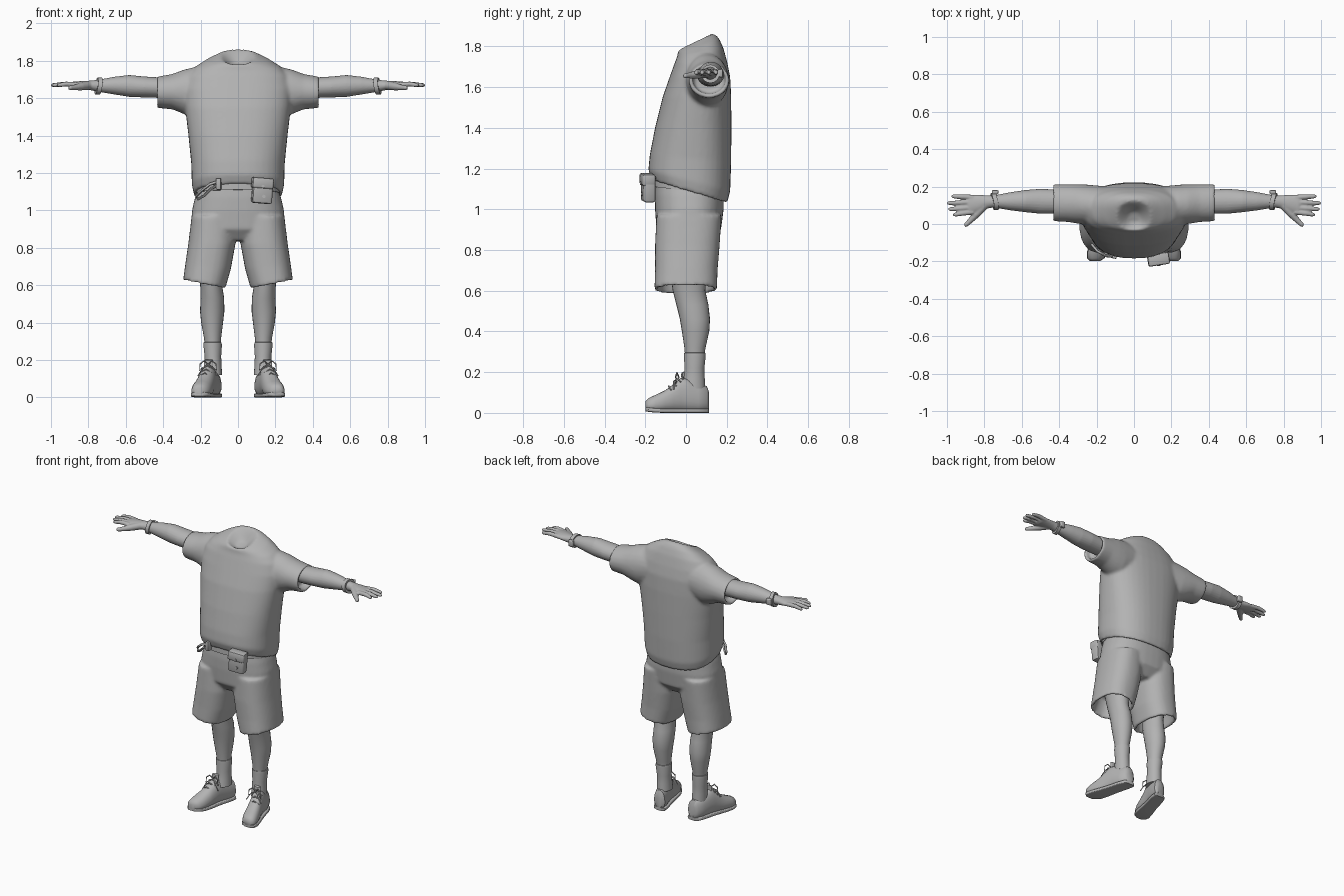
import bpy, bmesh, math
from mathutils import Vector

GREY = bpy.data.materials.new("plain grey")
GREY.diffuse_color = (0.45, 0.45, 0.45, 1)


def ring(c, u, v, p=2.0, n=24):
    """Superellipse loop around c spanned by half-axes u and v."""
    c, u, v = Vector(c), Vector(u), Vector(v)
    out = []
    for i in range(n):
        a = 2 * math.pi * i / n
        ca, sa = math.cos(a), math.sin(a)
        out.append(c + u * math.copysign(abs(ca) ** (2 / p), ca)
                   + v * math.copysign(abs(sa) ** (2 / p), sa))
    return out


def level(z, x0, x1, y0, y1, sx=0, sy=0, p=2.4, n=40):
    """Nearly horizontal loop; sx and sy tilt it."""
    a, b = (x1 - x0) / 2, (y1 - y0) / 2
    return ring(((x0 + x1) / 2, (y0 + y1) / 2, z), (a, 0, a * sx), (0, b, b * sy), p, n)


def upright(x, y0, y1, z0, z1, p=2.0):
    """Loop across an arm that runs along x."""
    return ring((x, (y0 + y1) / 2, (z0 + z1) / 2), (0, (y1 - y0) / 2, 0), (0, 0, (z1 - z0) / 2), p)


def loft(bm, rings):
    vs = [[bm.verts.new(q) for q in r] for r in rings]
    n = len(vs[0])
    for a, b in zip(vs, vs[1:]):
        for i in range(n):
            j = (i + 1) % n
            bm.faces.new((a[i], a[j], b[j], b[i]))
    bm.faces.new(vs[0])
    bm.faces.new(vs[-1])


def tube(bm, pts, radii, n=10):
    pts = [Vector(p) for p in pts]
    rings = []
    for i, p in enumerate(pts):
        d = (pts[min(i + 1, len(pts) - 1)] - pts[max(i - 1, 0)]).normalized()
        u = d.cross(Vector((0, 0, 1)) if abs(d.z) < 0.9 else Vector((0, 1, 0))).normalized()
        r = radii[i] if isinstance(radii, list) else radii
        rings.append(ring(p, u * r, d.cross(u) * r, n=n))
    loft(bm, rings)


def box(bm, c, size, turn=0.0, tilt=0.0, bevel=0.008):
    from mathutils import Matrix
    m = (Matrix.Translation(c) @ Matrix.Rotation(turn, 4, 'Z') @ Matrix.Rotation(tilt, 4, 'Y')
         @ Matrix.Diagonal((*size, 1)))
    vs = bmesh.ops.create_cube(bm, size=1, matrix=m)['verts']
    edges = list({e for v in vs for e in v.link_edges})
    bmesh.ops.bevel(bm, geom=edges, offset=bevel, segments=2, affect='EDGES', profile=0.5)


def finish(bm, name, mirror=False, voxel=0, smooth=0):
    bmesh.ops.recalc_face_normals(bm, faces=bm.faces)
    me = bpy.data.meshes.new(name)
    bm.to_mesh(me)
    bm.free()
    me.materials.append(GREY)
    for f in me.polygons:
        f.use_smooth = True
    me.set_sharp_from_angle(angle=math.radians(45))
    ob = bpy.data.objects.new(name, me)
    bpy.context.collection.objects.link(ob)
    if voxel:
        r = ob.modifiers.new("blend", 'REMESH')
        r.mode, r.voxel_size, r.use_smooth_shade = 'VOXEL', voxel, True
        s = ob.modifiers.new("soften", 'SMOOTH')
        s.factor, s.iterations = 0.5, smooth
    if mirror:
        ob.modifiers.new("both sides", 'MIRROR').use_mirror_merge = False
    return ob


# Shirt: body from hem to sunken neck opening, plus two open sleeves
bm = bmesh.new()
body = [(1.13, .19, -.13, .165, -.3), (1.09, .218, -.15, .185, -.3), (1.085, .235, -.168, .202, -.3),
        (1.14, .247, -.185, .217, -.26), (1.25, .25, -.178, .222, -.08), (1.4, .265, -.152, .223, 0),
        (1.55, .283, -.115, .222, 0), (1.65, .29, -.08, .217, 0), (1.72, .27, -.055, .203, 0),
        (1.77, .225, -.042, .185, .15), (1.803, .165, -.04, .165, .3), (1.82, .115, -.038, .145, .42),
        (1.824, .09, -.034, .122, .48), (1.806, .068, -.022, .1, .5), (1.775, .03, .005, .065, .4)]
loft(bm, [level(z, -w, w, y0, y1, 0, s) for z, w, y0, y1, s in body])
for s in (-1, 1):
    sleeve = [(.13, .0, .2, 1.52, 1.77), (.24, -.005, .21, 1.5, 1.765), (.29, .0, .212, 1.515, 1.753),
              (.35, .01, .212, 1.54, 1.73), (.435, .015, .212, 1.548, 1.715),
              (.435, .032, .196, 1.565, 1.705), (.385, .035, .19, 1.57, 1.7)]
    loft(bm, [upright(s * x, *r) for x, *r in sleeve])
finish(bm, "shirt", voxel=.01, smooth=6)

# Shorts: hips and two flared open legs
bm = bmesh.new()
hips = [(.84, .15, -.1, .12), (.9, .25, -.145, .172), (1.0, .246, -.152, .185),
        (1.07, .23, -.153, .185), (1.16, .2, -.145, .165)]
loft(bm, [level(z, -w, w, a, b) for z, w, a, b in hips])
for s in (-1, 1):
    leg = [(.97, .015, .248, -.145, .175, 0), (.82, .014, .266, -.152, .165, 0),
           (.7, .038, .282, -.152, .155, .1), (.605, .068, .293, -.155, .152, .2),
           (.605, .083, .277, -.138, .135, .2), (.72, .085, .25, -.11, .12, .1)]
    loft(bm, [level(z, s * a, s * b, c, d, s * t) for z, a, b, c, d, t in leg])
finish(bm, "shorts", voxel=.01, smooth=5)

# Belt under the shirt hem
bm = bmesh.new()
loft(bm, [level(z, -w, w, -w * .73, w * .82, 0, -.12) for z, w in
          ((1.09, .215), (1.09, .223), (1.135, .221), (1.135, .21))])
finish(bm, "belt")

# Arms with palm, four fingers and thumb
bm = bmesh.new()
arm = [(.3, .06, .185, 1.6, 1.715), (.43, .055, .185, 1.602, 1.712), (.5, .055, .188, 1.604, 1.716),
       (.58, .063, .182, 1.607, 1.724), (.66, .073, .17, 1.62, 1.715), (.75, .088, .152, 1.635, 1.698),
       (.79, .082, .153, 1.643, 1.694), (.83, .062, .157, 1.648, 1.692),
       (.88, .05, .156, 1.654, 1.689), (.895, .06, .146, 1.66, 1.683)]
loft(bm, [upright(*r) for r in arm])
for y, tx, ty in ((.064, .968, .05), (.089, .993, .079), (.117, 1.0, .112), (.143, .977, .148)):
    tube(bm, [(.86, y, 1.672), (.92, (y + ty) / 2, 1.676), (tx - .012, ty, 1.67), (tx, ty, 1.668)],
         [.014, .0135, .011, .006])
tube(bm, [(.8, .1, 1.668), (.84, .055, 1.662), (.875, .018, 1.657), (.9, -.006, 1.655), (.905, -.011, 1.655)],
     [.024, .021, .015, .012, .006])
finish(bm, "arms", mirror=True, voxel=.005, smooth=2)

# Wristbands with a block on the back
bm = bmesh.new()
prof = ((.733, .037), (.733, .045), (.757, .045), (.757, .037))
loft(bm, [ring((x, .12, 1.665), (.008, r, 0), (-.006, 0, r)) for x, r in prof])
box(bm, (.742, .17, 1.668), (.034, .022, .04), bevel=.005)
finish(bm, "wristbands", mirror=True)

# Lower legs
bm = bmesh.new()
calf = [(.15, .095, .17, .0, .085), (.25, .095, .175, -.002, .085), (.32, .09, .182, -.008, .096),
        (.4, .08, .197, -.02, .114), (.46, .073, .203, -.03, .118), (.53, .074, .2, -.047, .11),
        (.6, .085, .202, -.065, .095), (.7, .085, .22, -.08, .1)]
loft(bm, [level(*r, p=2, n=24) for r in calf])
finish(bm, "lower_legs", mirror=True)

# Socks
bm = bmesh.new()
sock = [(.12, .085, .178, -.02, .095), (.17, .088, .178, -.012, .092), (.22, .09, .178, -.007, .09),
        (.28, .086, .185, -.01, .097), (.295, .088, .184, -.009, .096), (.296, .096, .176, -.002, .088)]
loft(bm, [level(*r, p=2, n=24) for r in sock])
finish(bm, "socks", mirror=True)

# Shoes, toes turned outward
bm = bmesh.new()
shoe = [(.114, .024, .02, .1), (.102, .041, .008, .132), (.06, .047, .004, .142), (.015, .046, .005, .165),
        (-.025, .047, .006, .172), (-.06, .049, .005, .142), (-.1, .053, .004, .112),
        (-.15, .054, .004, .088), (-.183, .045, .008, .073), (-.199, .024, .018, .056)]
rings = []
for y, w, z0, z1 in shoe:
    r = ring((.155 - .27 * y, y, (z0 + z1) / 2), (w, 0, 0), (0, 0, (z1 - z0) / 2), 2.5)
    mid = .155 - .27 * y
    for q in r:
        q.x = mid + (q.x - mid) * (1 - .28 * max(0, (q.z - z0) / (z1 - z0) - .4))
    rings.append(r)
loft(bm, rings)
finish(bm, "shoes", mirror=True)

# Soles
bm = bmesh.new()
for z0, z1, y_range in ((.0, .022, (0, 9)),):
    loft(bm, [ring((.155 - .27 * y, y, .011 + max(0, -y - .14) * .12), (w + .002, 0, 0), (0, 0, .011), 6)
              for y, w, _, _ in shoe])
finish(bm, "soles", mirror=True)

# Laces: crossing rows and a bow
bm = bmesh.new()
for y, z in ((-.085, .127), (-.06, .147), (-.038, .166)):
    c = .155 - .27 * y
    tube(bm, [(c - .034, y + .012, z - .014), (c, y, z + .004), (c + .034, y + .012, z - .014)], .004, 6)
for s in (-1, 1):
    c, y, z = .16, -.035, .175
    tube(bm, [(c, y, z), (c + s * .02, y - .01, z + .022), (c + s * .042, y - .015, z + .005),
              (c + s * .045, y - .015, z - .03), (c + s * .025, y - .012, z - .015), (c, y, z)], .004, 6)
    tube(bm, [(c, y, z), (c + s * .03, y - .025, z - .02), (c + s * .055, y - .025, z - .06)], .003, 6)
loft(bm, [ring((.157, y, z), (.024, 0, 0), (0, .006, .003)) for y, z in ((-.015, .14), (-.018, .19), (-.016, .2))])
finish(bm, "laces", mirror=True)

# Belt pouch with flap and studs
bm = bmesh.new()
box(bm, (.13, -.185, 1.105), (.108, .06, .136), turn=.15, tilt=.08, bevel=.012)
box(bm, (.131, -.189, 1.146), (.114, .064, .058), turn=.15, tilt=.08, bevel=.01)
for x, z in ((.135, 1.128), (.14, 1.075)):
    tube(bm, [(x, -.2, z), (x - .002, -.225 if z > 1.1 else -.219, z)], .009, 12)
finish(bm, "belt_pouch")

# Belt clip and hanging strap
bm = bmesh.new()
box(bm, (-.103, -.17, 1.142), (.024, .03, .06), turn=-.2, bevel=.004)
tube(bm, [(-.105, -.175, 1.155), (-.15, -.17, 1.14), (-.195, -.145, 1.105), (-.225, -.11, 1.075),
          (-.215, -.12, 1.06), (-.18, -.15, 1.08), (-.14, -.168, 1.12), (-.105, -.175, 1.135)], .0075, 8)
finish(bm, "belt_strap")
